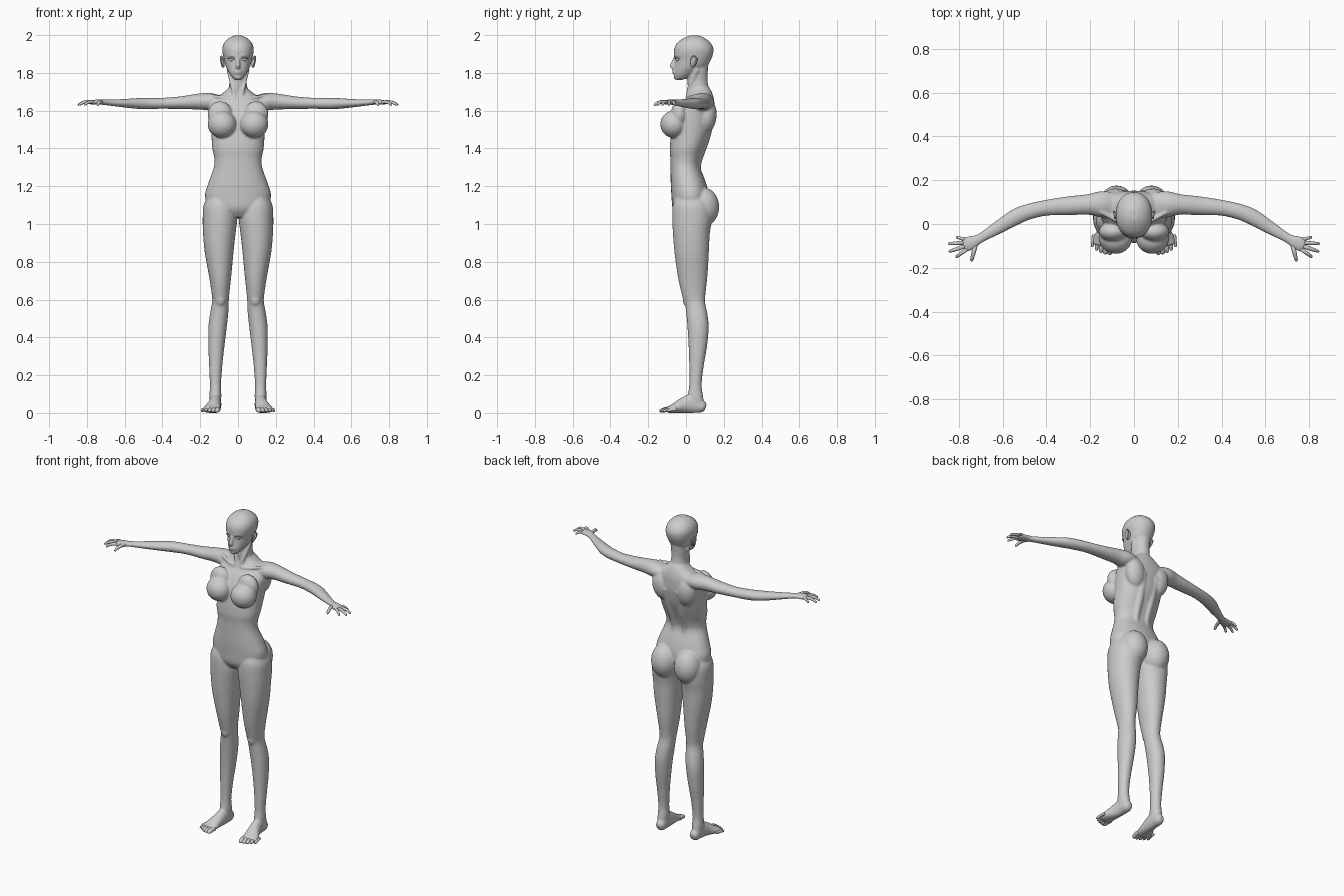
import bpy, bmesh, math
from mathutils import Vector, Matrix


def smooth_rows(rows, steps=4):
    """Catmull-Rom interpolation through rows of numbers."""
    out = []
    for i in range(len(rows) - 1):
        p0, p1, p2 = rows[max(i - 1, 0)], rows[i], rows[i + 1]
        p3 = rows[min(i + 2, len(rows) - 1)]
        for s in range(steps):
            t = s / steps
            out.append([0.5 * (2 * b + (c - a) * t + (2 * a - 5 * b + 4 * c - d) * t * t
                               + (3 * b - a - 3 * c + d) * t ** 3)
                        for a, b, c, d in zip(p0, p1, p2, p3)])
    return out + [list(rows[-1])]


def tube(bm, rows, flat=False, power=2.0, sides=32):
    """Loft oval rings (x, y, z, half width, half depth); flat rings stay level."""
    rows = smooth_rows(rows)
    pts = [Vector(r[:3]) for r in rows]
    rings = []
    for i, r in enumerate(rows):
        if flat:
            u, v = Vector((1, 0, 0)), Vector((0, 1, 0))
        else:
            t = (pts[min(i + 1, len(pts) - 1)] - pts[max(i - 1, 0)]).normalized()
            up = Vector((0, 0, 1)) if abs(t.z) < 0.9 else Vector((0, -1, 0))
            u = t.cross(up).normalized()
            v = u.cross(t)
        ring = []
        for k in range(sides):
            a = 2 * math.pi * k / sides
            c, s = math.cos(a), math.sin(a)
            c = math.copysign(abs(c) ** (2 / power), c)
            s = math.copysign(abs(s) ** (2 / power), s)
            ring.append(bm.verts.new(pts[i] + u * c * r[3] + v * s * r[4]))
        rings.append(ring)
    for a, b in zip(rings, rings[1:]):
        for k in range(sides):
            n = (k + 1) % sides
            bm.faces.new((a[k], a[n], b[n], b[k]))
    bm.faces.new(rings[0][::-1])
    bm.faces.new(rings[-1])


def stack(bm, rows, power=2.0):
    """Level rings given as (z, x min, x max, y front, y back)."""
    tube(bm, [((a + b) / 2, (f + k) / 2, z, (b - a) / 2, (k - f) / 2)
              for z, a, b, f, k in rows], True, power)


def ball(bm, c, r, rot=(0, 0, 0)):
    m = Matrix.Translation(c)
    for ang, ax in zip(rot, 'XYZ'):
        m = m @ Matrix.Rotation(ang, 4, ax)
    bmesh.ops.create_uvsphere(bm, u_segments=24, v_segments=14, radius=1,
                              matrix=m @ Matrix.Diagonal((*r, 1)))


def finish(bm, name, remesh=False):
    for v in bm.verts:
        v.co.z = max(v.co.z, 0)
    bmesh.ops.recalc_face_normals(bm, faces=bm.faces)
    for f in bm.faces:
        f.smooth = True
    me = bpy.data.meshes.new(name)
    bm.to_mesh(me)
    bm.free()
    ob = bpy.data.objects.new(name, me)
    bpy.context.collection.objects.link(ob)
    ob.modifiers.new("mirror", 'MIRROR').use_mirror_merge = False
    if remesh:
        m = ob.modifiers.new("remesh", 'REMESH')
        m.mode, m.voxel_size, m.use_smooth_shade = 'VOXEL', 0.0055, True
        s = ob.modifiers.new("smooth", 'SMOOTH')
        s.factor, s.iterations = 0.5, 7
    return ob


body = bmesh.new()

# torso
stack(body, [(z, -w, w, f, k) for z, w, f, k in [
    (1.035, .06, -.04, .07), (1.08, .15, -.07, .11), (1.15, .175, -.077, .12),
    (1.22, .156, -.081, .105), (1.30, .128, -.082, .076), (1.35, .126, -.083, .082),
    (1.40, .136, -.086, .10), (1.48, .142, -.078, .133), (1.56, .150, -.062, .15),
    (1.62, .155, -.03, .152), (1.66, .13, -.002, .148), (1.695, .078, .012, .138),
    (1.72, .05, .018, .125)]], 2.2)
# neck
stack(body, [(1.66, -.06, .06, .02, .135), (1.70, -.052, .052, .012, .127),
             (1.75, -.046, .046, .008, .115), (1.80, -.048, .048, .01, .115),
             (1.86, -.05, .05, .02, .12)])
# head
stack(body, [(z, -w, w, f, k) for z, w, f, k in [
    (1.762, .016, -.052, -.02), (1.78, .034, -.062, .02), (1.805, .050, -.063, .06),
    (1.835, .065, -.060, .11), (1.87, .074, -.058, .132), (1.90, .081, -.064, .143),
    (1.93, .083, -.062, .145), (1.96, .073, -.046, .130), (1.985, .048, -.012, .098),
    (1.998, .018, .02, .066)]], 2.15)
# nose, lips, brows
tube(body, [(0, -.056, 1.885, .007, .008), (0, -.066, 1.86, .009, .010),
            (0, -.074, 1.834, .012, .013), (0, -.062, 1.824, .012, .006)])
ball(body, (0, -.064, 1.808), (.021, .010, .006))
ball(body, (0, -.062, 1.797), (.018, .010, .006))
ball(body, (0, -.054, 1.776), (.018, .012, .012))
tube(body, [(.012, -.060, 1.888, .006, .006), (.035, -.052, 1.894, .006, .006),
            (.058, -.030, 1.890, .005, .005)])
# collar bones and neck muscles
tube(body, [(.015, .006, 1.665, .010, .010), (.07, .012, 1.668, .009, .009),
            (.15, .055, 1.682, .010, .009)])
tube(body, [(.014, .008, 1.665, .010, .010), (.03, .02, 1.73, .011, .011),
            (.05, .06, 1.82, .012, .012)])
# chest
ball(body, (.085, -.066, 1.528), (.076, .070, .072), (0, 0, .2))
ball(body, (.095, -.035, 1.58), (.066, .045, .070))
# shoulder blades, back muscles and buttocks
ball(body, (.085, .112, 1.57), (.062, .05, .09), (-.1, .15, 0))
tube(body, [(.04, .045, 1.22, .03, .045), (.037, .045, 1.32, .026, .036),
            (.04, .085, 1.45, .03, .04), (.045, .118, 1.58, .03, .04)])
ball(body, (.080, .088, 1.09), (.082, .088, .105))
# legs
stack(body, [(1.16, .04, .15, -.05, .10), (1.10, .012, .182, -.070, .13),
             (1.03, .004, .187, -.073, .138), (.95, .013, .185, -.069, .126),
             (.85, .024, .176, -.061, .121), (.72, .036, .153, -.043, .113),
             (.62, .047, .138, -.020, .102), (.58, .049, .138, -.006, .102),
             (.52, .052, .149, .002, .114), (.45, .060, .157, .008, .120),
             (.35, .072, .157, .014, .111), (.25, .083, .153, .017, .094),
             (.15, .090, .149, .017, .083), (.09, .088, .151, .010, .090),
             (.03, .093, .147, .010, .098)], 2.1)
ball(body, (.092, .008, .60), (.028, .026, .038))
# feet
tube(body, [(.118, .104, .028, .016, .018), (.118, .085, .034, .028, .034),
            (.119, .03, .048, .031, .050), (.126, -.02, .038, .036, .040),
            (.139, -.07, .022, .047, .023), (.146, -.10, .016, .046, .016)])
# arms
tube(body, [(.09, .085, 1.645, .058, .034), (.15, .090, 1.648, .060, .046),
            (.21, .089, 1.648, .047, .042), (.30, .083, 1.642, .043, .034),
            (.40, .074, 1.639, .036, .029), (.48, .056, 1.638, .036, .030),
            (.54, .032, 1.638, .037, .028), (.62, -.016, 1.640, .030, .021),
            (.70, -.064, 1.644, .022, .015), (.735, -.082, 1.646, .030, .014),
            (.765, -.093, 1.644, .034, .013), (.78, -.099, 1.642, .030, .010)])
finish(body, "body", True)

# fingers and thumb
hand = bmesh.new()
for bx, by, tx, ty, r in [(.764, -.072, .812, -.060, .0075), (.770, -.085, .848, -.090, .0085),
                          (.766, -.100, .845, -.126, .009), (.758, -.112, .814, -.152, .0085),
                          (.722, -.090, .742, -.170, .010)]:
    row = []
    for t, lift, k in [(0, .0, 1), (.35, .005, 1.05), (.7, .0, .9), (.93, -.010, .7), (1, -.013, .25)]:
        x = bx + (tx - bx) * t
        y = by + (ty - by) * t
        row.append((x, y, 1.642 + lift, r * k, r * k))
    tube(hand, row, sides=14)
finish(hand, "fingers")

# toes
toes = bmesh.new()
for i in range(5):
    x, y, r = .108 + .0195 * i, -.118 + .0022 * i * i, .0135 - .0013 * i
    tube(toes, [(x - .002, y + .035, .018, r, r), (x, y + .008, .017, r, r),
                (x + .003, y - .010, .012, r, r * .85), (x + .004, y - .022, .010, r * .5, r * .4)],
         sides=14)
finish(toes, "toes")

# ears
ear = bmesh.new()
ball(ear, (.081, .040, 1.858), (.007, .018, .030), (-.2, .2, .35))
tube(ear, [(.080, .026, 1.872, .004, .004), (.087, .040, 1.888, .004, .004),
           (.092, .056, 1.876, .004, .004), (.088, .052, 1.852, .004, .004),
           (.081, .034, 1.830, .004, .004)], sides=12)
finish(ear, "ears")

# eyes and upper lids
eye = bmesh.new()
ball(eye, (.032, -.042, 1.871), (.016, .012, .009), (0, 0, .4))
tube(eye, [(.015, -.052, 1.869, .002, .002), (.030, -.057, 1.880, .003, .003),
           (.046, -.047, 1.878, .003, .003), (.058, -.036, 1.874, .001, .001)], sides=10)
finish(eye, "eyes")
